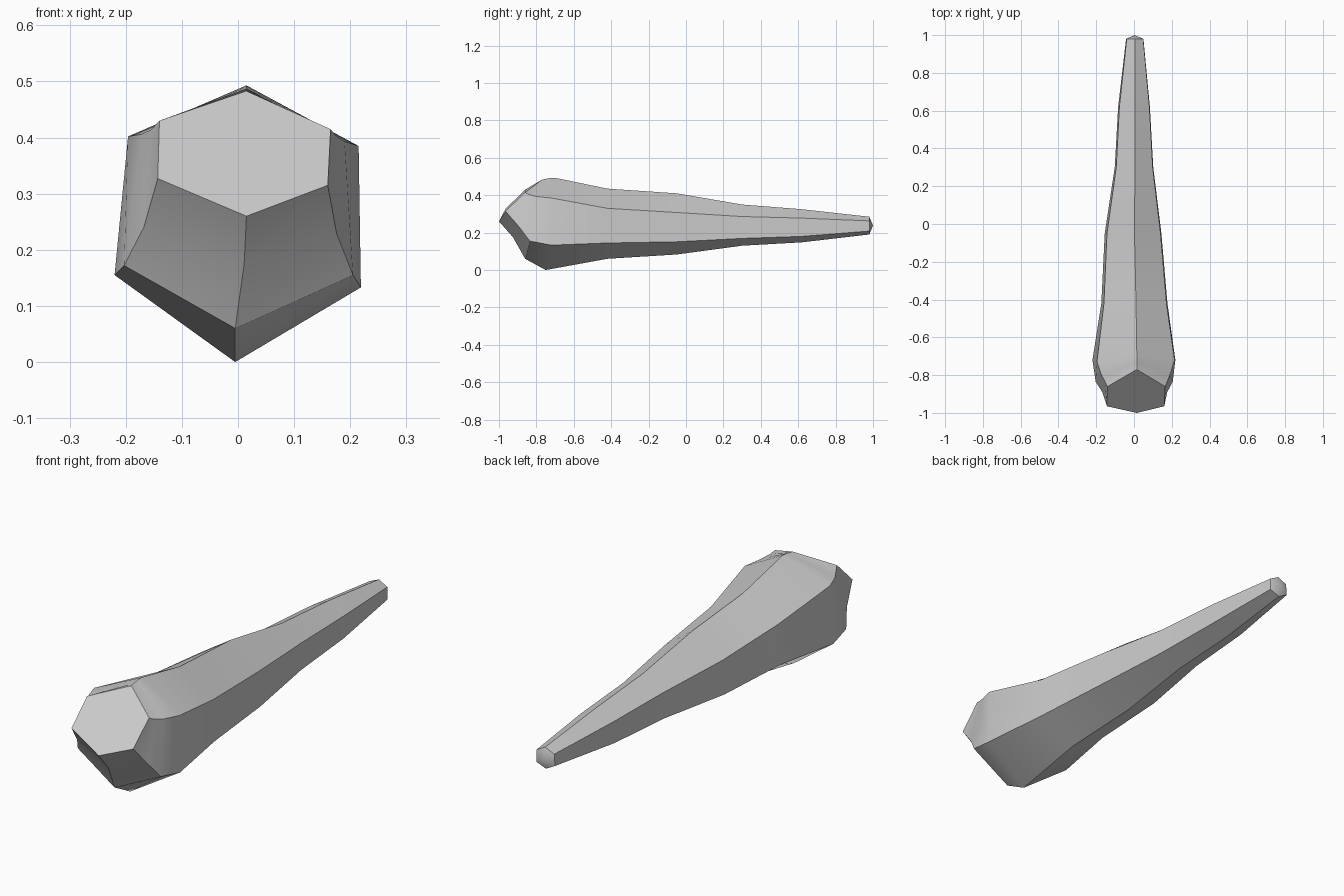
import bpy, bmesh, math

cube = bpy.data.objects.get("Cube")
if cube:
    bpy.data.objects.remove(cube, do_unlink=True)

stone = bpy.data.materials.new("grey stone")
stone.use_nodes = True
colour = (0.6, 0.6, 0.6, 1.0)
stone.diffuse_color = colour
stone.node_tree.nodes["Principled BSDF"].inputs["Base Color"].default_value = colour

# Corner order: top, upper left, lower left, bottom, lower right, upper right
# Head: slanted hexagonal end face, then two rings flaring out to the shoulder
HEAD = [
    [(.015, -.77, .483), (.165, -.86, .415), (.160, -.965, .315),
     (.015, -1.0, .260), (-.143, -.965, .327), (-.140, -.86, .430)],
    [(.015, -.75, .487), (.174, -.84, .404), (.176, -.89, .228),
     (.011, -.925, .175), (-.168, -.89, .240), (-.155, -.83, .414)],
    [(.015, -.73, .491), (.190, -.80, .393), (.205, -.835, .155),
     (-.005, -.86, .060), (-.203, -.835, .172), (-.172, -.80, .406)],
    [(.015, -.70, .493), (.215, -.72, .385), (.219, -.72, .133),
     (-.005, -.75, .000), (-.220, -.72, .155), (-.196, -.73, .402)],
]

# Shaft: y, centre x, half width, z of top, upper, lower and bottom corners
SHAFT = [
    (-.42, .002, .175, .435, .335, .155, .060),
    (-.05, -.005, .150, .410, .312, .160, .083),
    (.30, .000, .102, .350, .289, .175, .130),
    (.62, .000, .084, .325, .280, .185, .148),
    (.98, .004, .046, .285, .264, .211, .190),
]


def shaft_ring(y, cx, w, top, up, low, bottom):
    twist = 0.06 * w      # right-hand corners sit slightly higher
    return [(cx + .05 * w, y, top), (cx + .97 * w, y, up - twist / 2),
            (cx + w, y, low - twist), (cx - .03 * w, y, bottom),
            (cx - w, y, low + twist), (cx - .92 * w, y, up + twist / 2)]


# Loft all rings into one tapering six-sided body
bm = bmesh.new()
rings = [[bm.verts.new(p) for p in ring]
         for ring in HEAD + [shaft_ring(*s) for s in SHAFT]]
for a, b in zip(rings, rings[1:]):
    for i in range(6):
        j = (i + 1) % 6
        bm.faces.new((a[i], a[j], b[j], b[i]))
bm.faces.new(rings[0])

# Small pointed tip at the thin end
tip = bm.verts.new((.003, 1.0, .238))
for i in range(6):
    bm.faces.new((rings[-1][i], rings[-1][(i + 1) % 6], tip))
bmesh.ops.recalc_face_normals(bm, faces=bm.faces)

mesh = bpy.data.meshes.new("crystal_shard")
bm.to_mesh(mesh)
bm.free()
mesh.materials.append(stone)
shard = bpy.data.objects.new("crystal_shard", mesh)
bpy.context.collection.objects.link(shard)

# Smooth along each facet, crisp along the corner edges
bpy.ops.object.select_all(action='DESELECT')
shard.select_set(True)
bpy.context.view_layer.objects.active = shard
bpy.ops.object.shade_smooth_by_angle(angle=math.radians(32))
